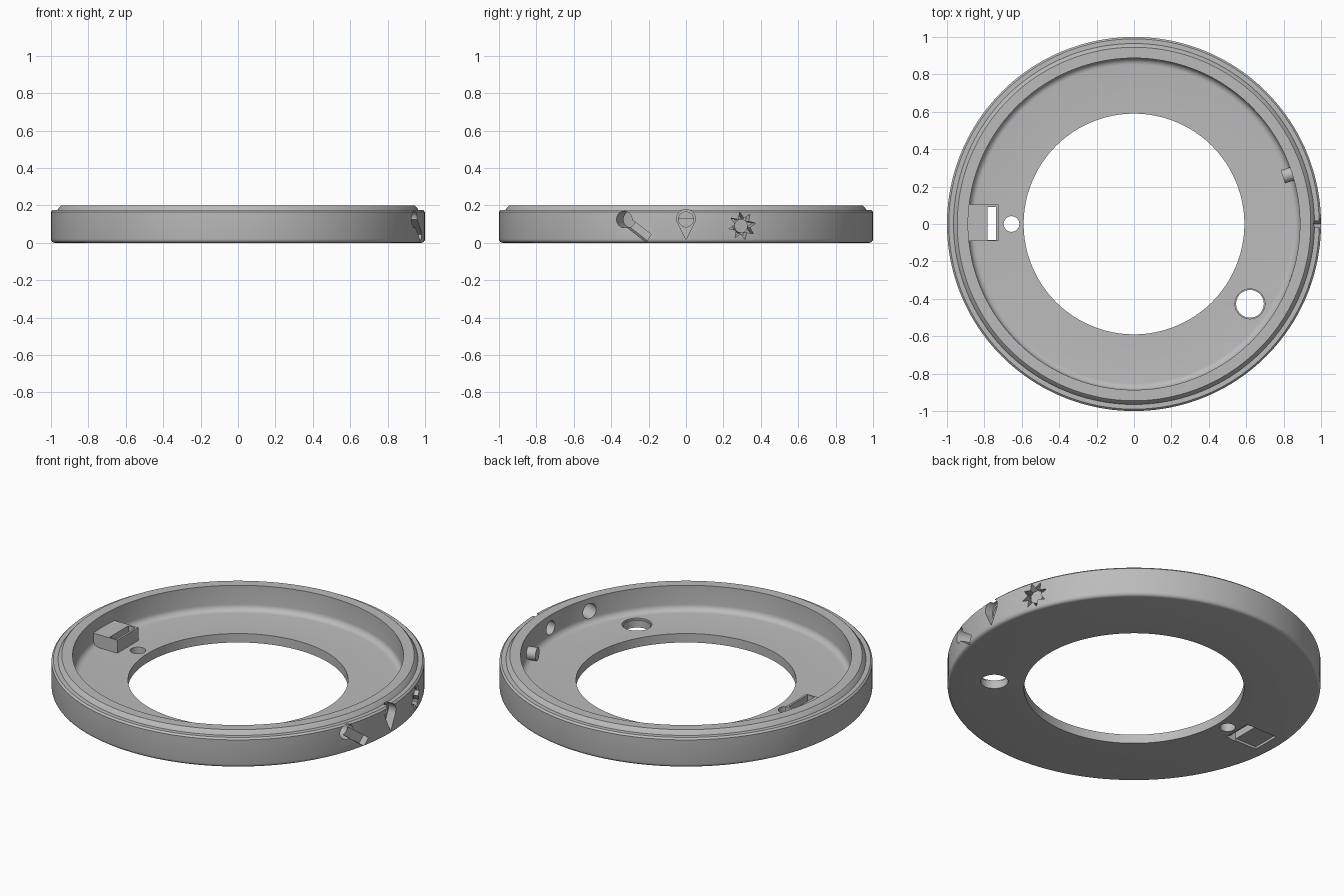
import bpy, bmesh, math
from mathutils import Vector

cube = bpy.data.objects.get("Cube")
if cube:
    bpy.data.objects.remove(cube, do_unlink=True)

grey = bpy.data.materials.new("plain grey")
grey.use_nodes = True
grey.diffuse_color = (0.5, 0.5, 0.5, 1)
grey.node_tree.nodes["Principled BSDF"].inputs["Base Color"].default_value = (0.5, 0.5, 0.5, 1)


def make(name, bm):
    bmesh.ops.recalc_face_normals(bm, faces=bm.faces)
    mesh = bpy.data.meshes.new(name)
    bm.to_mesh(mesh)
    bm.free()
    mesh.materials.append(grey)
    obj = bpy.data.objects.new(name, mesh)
    bpy.context.collection.objects.link(obj)
    return obj


def revolve(name, profile, steps=160):
    bm = bmesh.new()
    rings = []
    for i in range(steps):
        a = 2 * math.pi * i / steps
        rings.append([bm.verts.new((r * math.cos(a), r * math.sin(a), z)) for r, z in profile])
    n = len(profile)
    for i in range(steps):
        p, q = rings[i], rings[(i + 1) % steps]
        for j in range(n):
            k = (j + 1) % n
            bm.faces.new((p[j], q[j], q[k], p[k]))
    return make(name, bm)


def prism(name, outline, place, start, end):
    """Extrude a 2D outline between two depths; place maps (u, v, depth) to a point."""
    bm = bmesh.new()
    a = [bm.verts.new(place(u, v, start)) for u, v in outline]
    b = [bm.verts.new(place(u, v, end)) for u, v in outline]
    bm.faces.new(a)
    bm.faces.new(b)
    for i in range(len(a)):
        j = (i + 1) % len(a)
        bm.faces.new((a[i], a[j], b[j], b[i]))
    return make(name, bm)


def circle(u, v, r, n=32):
    return [(u + r * math.cos(2 * math.pi * i / n), v + r * math.sin(2 * math.pi * i / n)) for i in range(n)]


def rect(u0, u1, v0, v1):
    return [(u0, v0), (u1, v0), (u1, v1), (u0, v1)]


def radial(angle):
    out = Vector((math.cos(angle), math.sin(angle), 0))
    side = Vector((-math.sin(angle), math.cos(angle), 0))
    return lambda u, v, d: out * d + side * u + Vector((0, 0, v))


def upright(u, v, d):
    return Vector((u, v, d))


def combine(target, other, operation="DIFFERENCE"):
    mod = target.modifiers.new(other.name, "BOOLEAN")
    mod.operation = operation
    mod.solver = "EXACT"
    mod.object = other
    bpy.context.view_layer.objects.active = target
    bpy.ops.object.modifier_apply(modifier=mod.name)
    bpy.data.objects.remove(other, do_unlink=True)


# Ring housing: floor, rounded inner corner, wall and stepped lip
FLOOR, WALL, FILLET = 0.053, 0.887, 0.035
corner = [(WALL - FILLET + FILLET * math.sin(t * math.pi / 12),
           FLOOR + FILLET - FILLET * math.cos(t * math.pi / 12)) for t in range(7)]
edge = [(0.98 + 0.02 * math.sin(t * math.pi / 8),
         0.02 - 0.02 * math.cos(t * math.pi / 8)) for t in range(5)]
housing = revolve("ring_housing", [(0.59, 0)] + edge + [
    (1, 0.165), (0.99, 0.175), (0.965, 0.175), (0.955, 0.19), (0.945, 0.2), (WALL, 0.2)]
    + corner[::-1] + [(0.59, FLOOR)])

# Connector block on the floor
combine(housing, prism("connector_block", rect(-0.92, -0.725, -0.092, 0.105), upright, 0.03, 0.13), "UNION")

# Floor openings and the shallow recess underneath
combine(housing, prism("slot", rect(-0.782, -0.737, -0.085, 0.092), upright, -0.1, 0.3))
combine(housing, prism("recess", rect(-0.92, -0.715, -0.08, 0.09), upright, -0.1, 0.014))
combine(housing, prism("small_hole", circle(-0.655, 0, 0.042), upright, -0.1, 0.3))
combine(housing, prism("large_hole", circle(0.62, -0.427, 0.074, 48), upright, -0.1, 0.3))
combine(housing, prism("large_hole_rim", circle(0.62, -0.427, 0.08, 48), upright, 0.043, 0.3))

# Handle-shaped pocket with a through hole
place = radial(math.radians(-19.3))
start, end = Vector((0, 0.125)), Vector((0.135, 0.025))
width = (end - start).orthogonal().normalized() * 0.025
bar = [tuple(p) for p in (start + width, end + width, end - width, start - width)]
combine(housing, prism("handle_bar", bar, place, 0.945, 1.1))
combine(housing, prism("handle_hole", circle(0, 0.125, 0.044), place, 0.8, 1.1))

# Drop-shaped pocket with a through hole
place = radial(0)
drop = [(0.05 * math.cos(math.radians(a)), 0.128 + 0.05 * math.sin(math.radians(a)))
        for a in range(-30, 211, 12)] + [(0, 0.018)]
combine(housing, prism("drop", drop, place, 0.95, 1.1))
combine(housing, prism("drop_hole", circle(0, 0.125, 0.04), place, 0.8, 1.1))

# Eight-pointed star pocket with a round hub that reaches inside
place = radial(math.radians(17.6))
star = []
for i in range(16):
    r = 0.076 if i % 2 == 0 else 0.042
    a = math.pi * i / 8 + 0.2
    star.append((r * math.cos(a), 0.09 + r * math.sin(a)))
combine(housing, prism("star", star, place, 0.94, 1.1))
combine(housing, prism("star_hub", circle(0, 0.09, 0.037), place, 0.835, 0.975), "UNION")

bpy.ops.object.select_all(action="DESELECT")
housing.select_set(True)
bpy.context.view_layer.objects.active = housing
bpy.ops.object.shade_smooth_by_angle(angle=math.radians(30))
